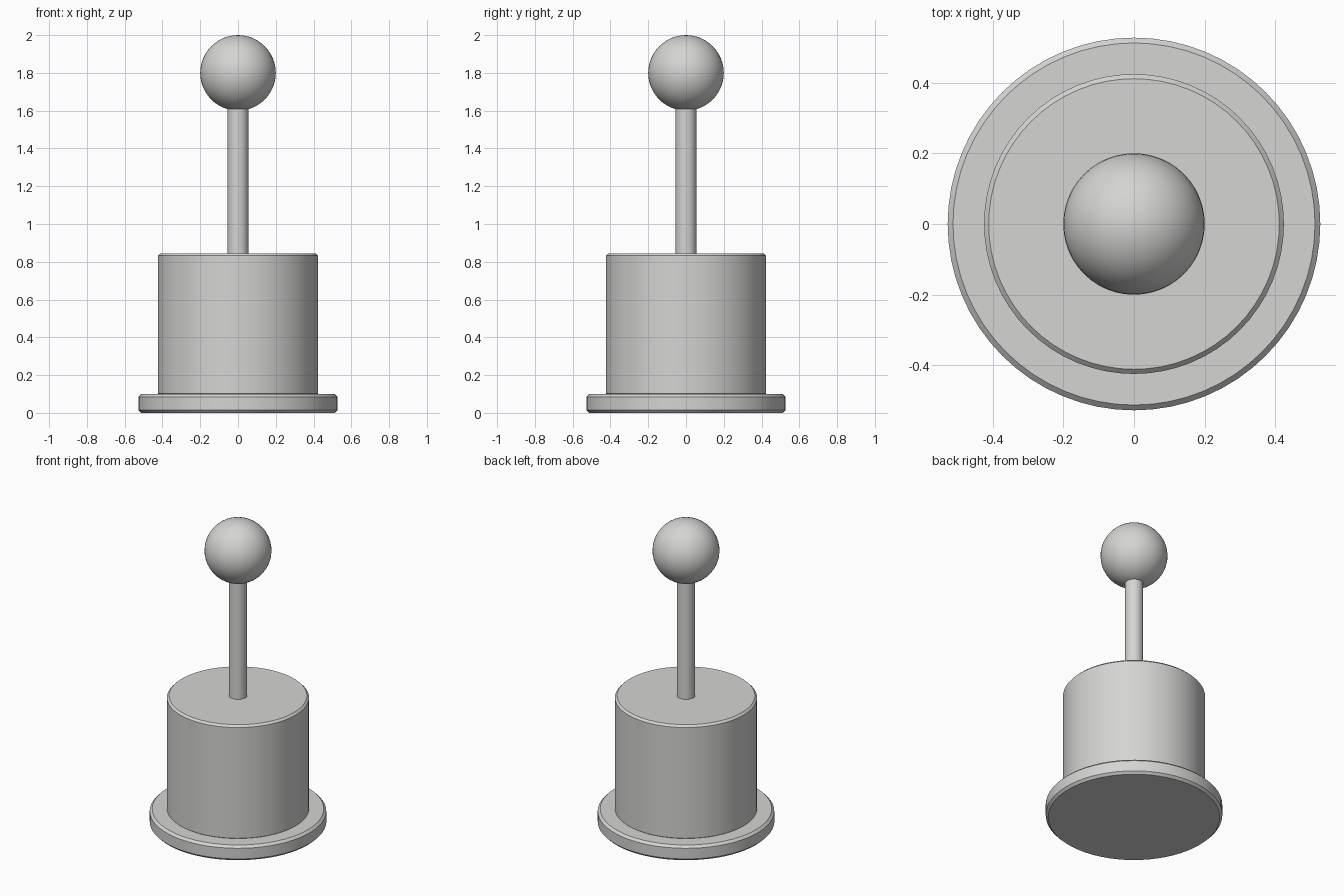
import bpy
import math

cube = bpy.data.objects.get("Cube")
if cube:
    bpy.data.objects.remove(cube, do_unlink=True)

grey = bpy.data.materials.new("light_grey")
grey.use_nodes = True
colour = (0.66, 0.66, 0.65, 1)
grey.diffuse_color = colour
grey.node_tree.nodes["Principled BSDF"].inputs["Base Color"].default_value = colour


def finish(name, angle):
    obj = bpy.context.object
    obj.name = name
    obj.data.materials.append(grey)
    bpy.ops.object.shade_smooth_by_angle(angle=math.radians(angle))
    return obj


def cylinder(name, radius, bottom, top, bevel=0):
    bpy.ops.mesh.primitive_cylinder_add(
        vertices=64, radius=radius, depth=top - bottom,
        location=(0, 0, (bottom + top) / 2))
    obj = bpy.context.object
    if bevel:
        # Chamfer the two rims
        mod = obj.modifiers.new("rim_chamfer", 'BEVEL')
        mod.width = bevel
        mod.segments = 1
        mod.limit_method = 'ANGLE'
        mod.angle_limit = math.radians(40)
        bpy.ops.object.modifier_apply(modifier=mod.name)
    return finish(name, 30)


# Wide foot, drum body and thin rod
cylinder("base_plate", 0.527, 0, 0.1, 0.015)
cylinder("drum_body", 0.424, 0.09, 0.845, 0.013)
cylinder("rod", 0.055, 0.83, 1.65)

# Ball on top of the rod
bpy.ops.mesh.primitive_uv_sphere_add(
    segments=48, ring_count=24, radius=0.2, location=(0, 0, 1.8))
finish("ball_knob", 60)
